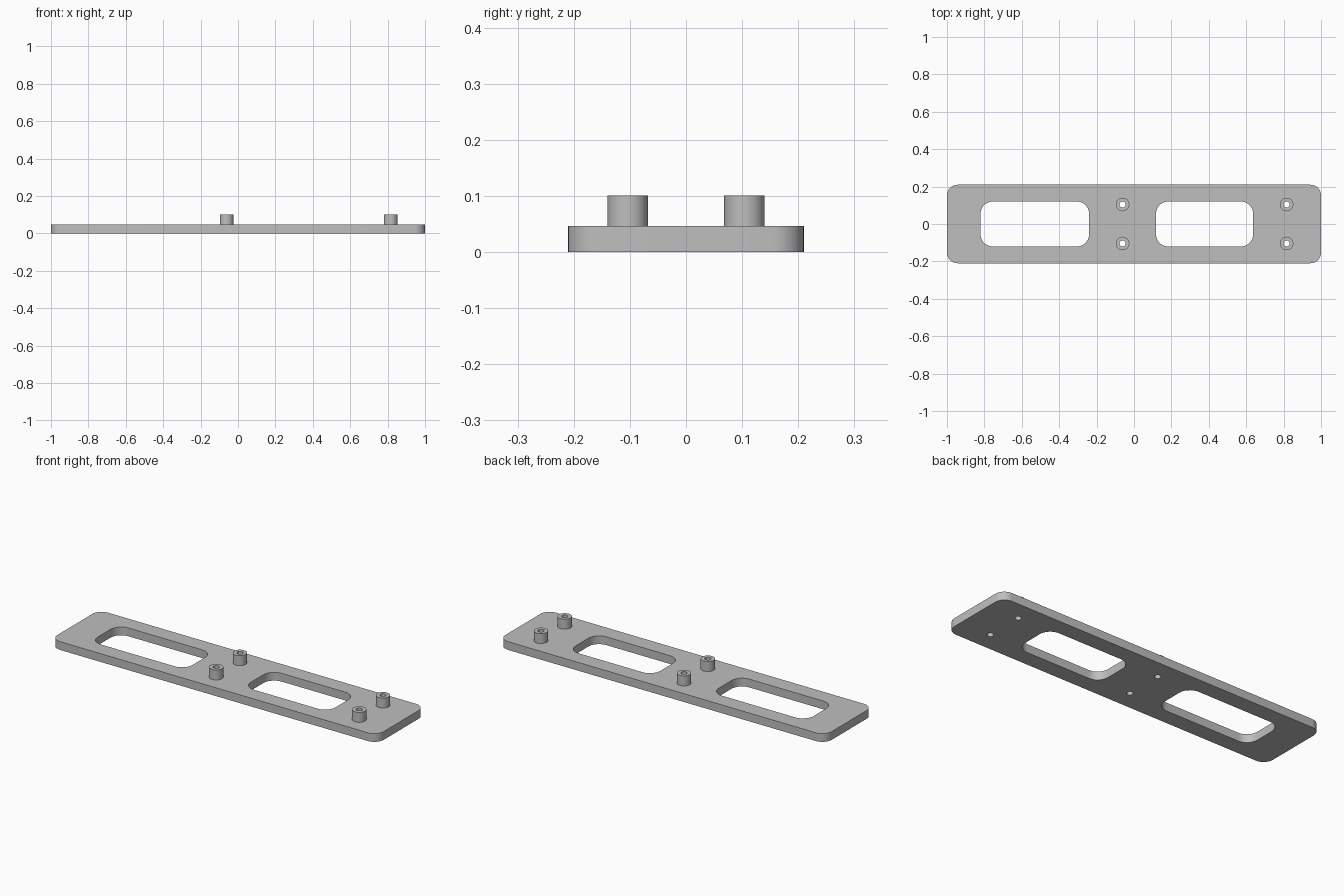
import bpy
import bmesh
from math import cos, sin, pi, radians

cube = bpy.data.objects.get("Cube")
if cube:
    bpy.data.objects.remove(cube, do_unlink=True)

PLATE_TOP, POST_TOP = 0.046, 0.101
POST_R, HOLE_R = 0.036, 0.016
POSTS = [(x, y) for x in (-0.061, 0.816) for y in (-0.104, 0.104)]

grey = bpy.data.materials.new("plain grey")
grey.use_nodes = True
colour = (0.52, 0.52, 0.52, 1)
grey.diffuse_color = colour
grey.node_tree.nodes["Principled BSDF"].inputs["Base Color"].default_value = colour


def rounded_rect(x0, x1, half_y, r, steps=10):
    """Outline of a rectangle with rounded corners."""
    pts = []
    corners = [(x1 - r, half_y - r), (x0 + r, half_y - r),
               (x0 + r, r - half_y), (x1 - r, r - half_y)]
    for i, (cx, cy) in enumerate(corners):
        for k in range(steps + 1):
            a = (i + k / steps) * pi / 2
            pts.append((cx + r * cos(a), cy + r * sin(a)))
    return pts


def circle(cx, cy, r, n=40):
    return [(cx + r * cos(2 * pi * i / n), cy + r * sin(2 * pi * i / n)) for i in range(n)]


def extrude_outlines(name, outlines, z0, z1):
    """Solid from a filled outline; inner outlines become openings."""
    curve = bpy.data.curves.new(name, "CURVE")
    curve.dimensions = "2D"
    curve.fill_mode = "BOTH"
    curve.extrude = (z1 - z0) / 2
    for pts in outlines:
        spline = curve.splines.new("POLY")
        spline.points.add(len(pts) - 1)
        for p, (x, y) in zip(spline.points, pts):
            p.co = (x, y, 0, 1)
        spline.use_cyclic_u = True
    obj = bpy.data.objects.new(name, curve)
    bpy.context.collection.objects.link(obj)
    obj.location.z = (z0 + z1) / 2
    bpy.ops.object.select_all(action="DESELECT")
    obj.select_set(True)
    bpy.context.view_layer.objects.active = obj
    bpy.ops.object.convert(target="MESH")
    obj = bpy.context.object
    # Weld caps to walls and make the normals face outward
    bm = bmesh.new()
    bm.from_mesh(obj.data)
    bmesh.ops.remove_doubles(bm, verts=bm.verts, dist=1e-5)
    bmesh.ops.recalc_face_normals(bm, faces=bm.faces)
    bm.to_mesh(obj.data)
    bm.free()
    obj.data.materials.clear()
    obj.data.materials.append(grey)
    bpy.ops.object.shade_smooth_by_angle(angle=radians(30))
    return obj


# Base plate with two windows and four screw holes
outlines = [rounded_rect(-1, 1, 0.21, 0.057),
            rounded_rect(-0.82, -0.24, 0.12, 0.065),
            rounded_rect(0.118, 0.637, 0.12, 0.065)]
outlines += [circle(x, y, HOLE_R) for x, y in POSTS]
extrude_outlines("base_plate", outlines, 0, PLATE_TOP)

# Hollow standoffs
for (x, y), label in zip(POSTS, ("inner_front", "inner_back", "outer_front", "outer_back")):
    extrude_outlines("standoff_" + label,
                     [circle(x, y, POST_R), circle(x, y, HOLE_R)], PLATE_TOP, POST_TOP)
